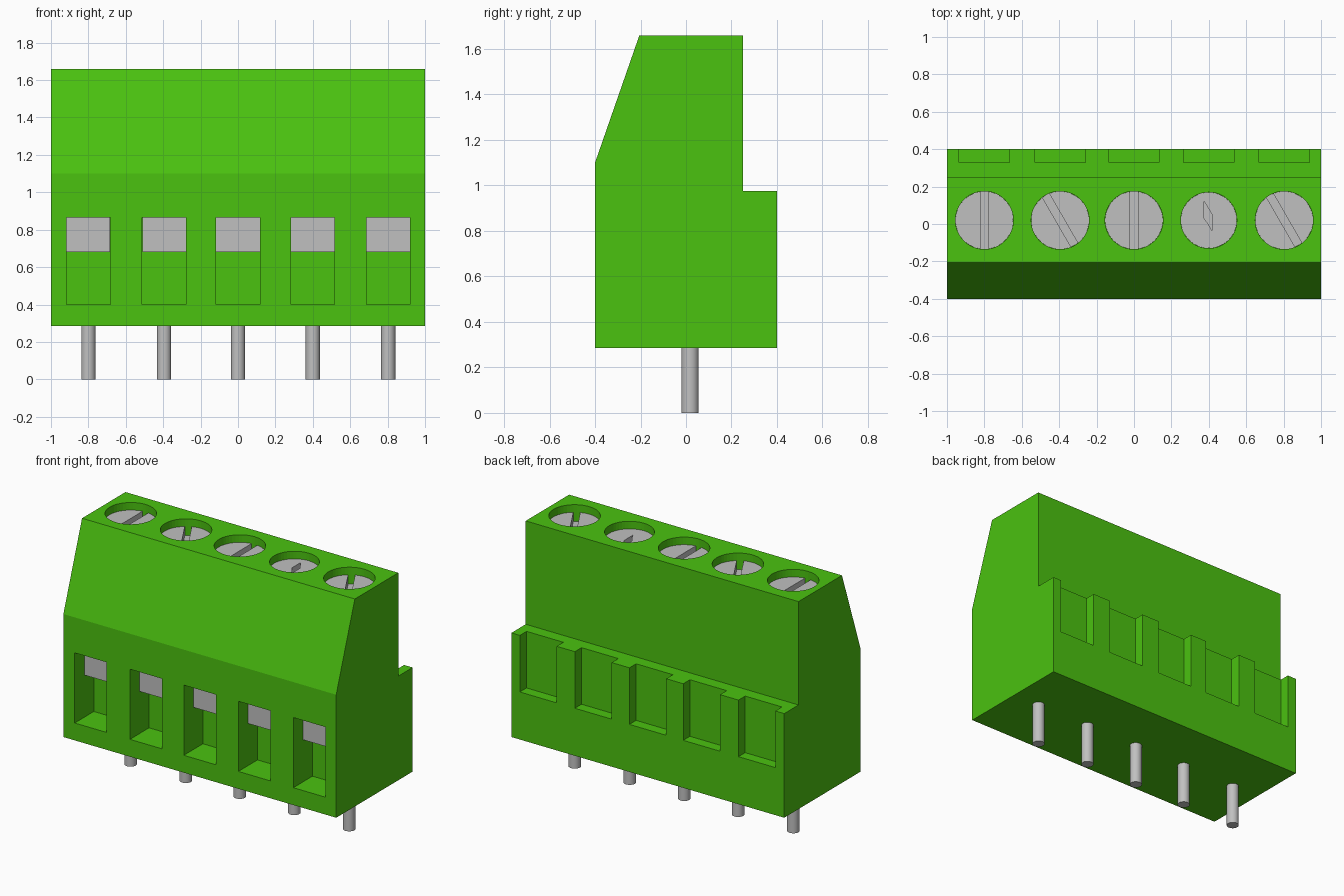
import bpy, bmesh, math
from mathutils import Matrix, Vector

default = bpy.data.objects.get("Cube")
if default:
    bpy.data.objects.remove(default, do_unlink=True)


def material(name, rgb, rough=0.5):
    m = bpy.data.materials.new(name)
    m.use_nodes = True
    m.diffuse_color = (*rgb, 1)
    bsdf = m.node_tree.nodes["Principled BSDF"]
    bsdf.inputs["Base Color"].default_value = (*rgb, 1)
    bsdf.inputs["Roughness"].default_value = rough
    return m


GREEN = material("bright green plastic", (0.07, 0.54, 0.005))
GREY = material("light grey metal", (0.53, 0.53, 0.53))


def add_prism(bm, points, offset):
    """Extrude a closed loop of 3D points along offset."""
    face = bm.faces.new([bm.verts.new(p) for p in points])
    out = bmesh.ops.extrude_face_region(bm, geom=[face])["geom"]
    verts = [v for v in out if isinstance(v, bmesh.types.BMVert)]
    bmesh.ops.translate(bm, verts=verts, vec=offset)


def add_box(bm, x, y, z):
    loop = [(x[0], y[0], z[0]), (x[1], y[0], z[0]), (x[1], y[1], z[0]), (x[0], y[1], z[0])]
    add_prism(bm, loop, (0, 0, z[1] - z[0]))


def add_cylinder(bm, x, y, z, radius, sides=48):
    place = Matrix.Translation((x, y, (z[0] + z[1]) / 2))
    bmesh.ops.create_cone(bm, cap_ends=True, segments=sides, radius1=radius,
                          radius2=radius, depth=z[1] - z[0], matrix=place)


def make(name, bm, mat, smooth=False):
    bmesh.ops.recalc_face_normals(bm, faces=bm.faces[:])
    mesh = bpy.data.meshes.new(name)
    bm.to_mesh(mesh)
    bm.free()
    mesh.materials.append(mat)
    ob = bpy.data.objects.new(name, mesh)
    bpy.context.collection.objects.link(ob)
    if smooth:
        activate(ob)
        bpy.ops.object.shade_smooth_by_angle(angle=math.radians(30))
    return ob


def activate(ob):
    bpy.ops.object.select_all(action="DESELECT")
    ob.select_set(True)
    bpy.context.view_layer.objects.active = ob


def carve(ob, bm, smooth=False):
    """Subtract the cutter shapes and discard the cutter."""
    cutter = make("cutter", bm, ob.data.materials[0])
    cutter.hide_render = True
    mod = ob.modifiers.new("carve", "BOOLEAN")
    mod.operation, mod.solver, mod.object = "DIFFERENCE", "EXACT", cutter
    activate(ob)
    bpy.ops.object.modifier_apply(modifier=mod.name)
    bpy.data.objects.remove(cutter, do_unlink=True)
    if smooth:
        activate(ob)
        bpy.ops.object.shade_smooth_by_angle(angle=math.radians(30))


POLES = [-0.8, -0.395, 0.0, 0.4, 0.803]
SCREW_Y, TOP, BASE = 0.02, 1.66, 0.285
SCREW_TOP, HOLE_FLOOR = 1.61, 1.48
RADII = [0.155, 0.155, 0.155, 0.15, 0.155]

# Housing: side profile extruded along x
profile = [(-0.4, BASE), (0.4, BASE), (0.4, 0.975), (0.25, 0.975),
           (0.25, TOP), (-0.205, TOP), (-0.4, 1.1)]
bm = bmesh.new()
add_prism(bm, [(-1, y, z) for y, z in profile], (2, 0, 0))
housing = make("housing", bm, GREEN)

# Wire openings, rear notches and screw holes
bm = bmesh.new()
for x, r in zip(POLES, RADII):
    add_box(bm, (x - 0.117, x + 0.117), (-0.5, -0.2), (0.4, 0.865))
    add_box(bm, (x - 0.135, x + 0.135), (0.33, 0.5), (0.6, 1.1))
    add_cylinder(bm, x, SCREW_Y, (HOLE_FLOOR, 1.8), r)
carve(housing, bm)

# Screws: slot angle per pole, the fourth has a short skewed slot
ANGLES = [0, 30, 0, None, 30]
for i, (x, r, angle) in enumerate(zip(POLES, RADII, ANGLES), 1):
    bm = bmesh.new()
    add_cylinder(bm, x, SCREW_Y, (HOLE_FLOOR, SCREW_TOP), r - 0.0005)
    screw = make(f"screw_{i}", bm, GREY)
    if angle is None:
        slot = [(-0.025, 0.1), (-0.025, 0.01), (0.0, -0.025),
                (0.018, -0.06), (0.018, 0.03), (0.0, 0.06)]
    else:
        slot = [(-0.021, -0.2), (0.021, -0.2), (0.021, 0.2), (-0.021, 0.2)]
    turn = Matrix.Rotation(math.radians(angle or 0), 3, "Z")
    centre = Vector((x, SCREW_Y, SCREW_TOP - 0.06))
    bm = bmesh.new()
    add_prism(bm, [centre + turn @ Vector((*p, 0)) for p in slot], (0, 0, 0.2))
    carve(screw, bm, smooth=True)

# Clamp blocks behind the wire openings, and solder pins below
for i, x in enumerate(POLES, 1):
    bm = bmesh.new()
    add_box(bm, (x - 0.1165, x + 0.1165), (-0.3, -0.2), (0.68, 0.8645))
    make(f"clamp_{i}", bm, GREY)
    bm = bmesh.new()
    add_cylinder(bm, x, 0.018, (0, BASE + 0.02), 0.038, 32)
    make(f"pin_{i}", bm, GREY, smooth=True)
